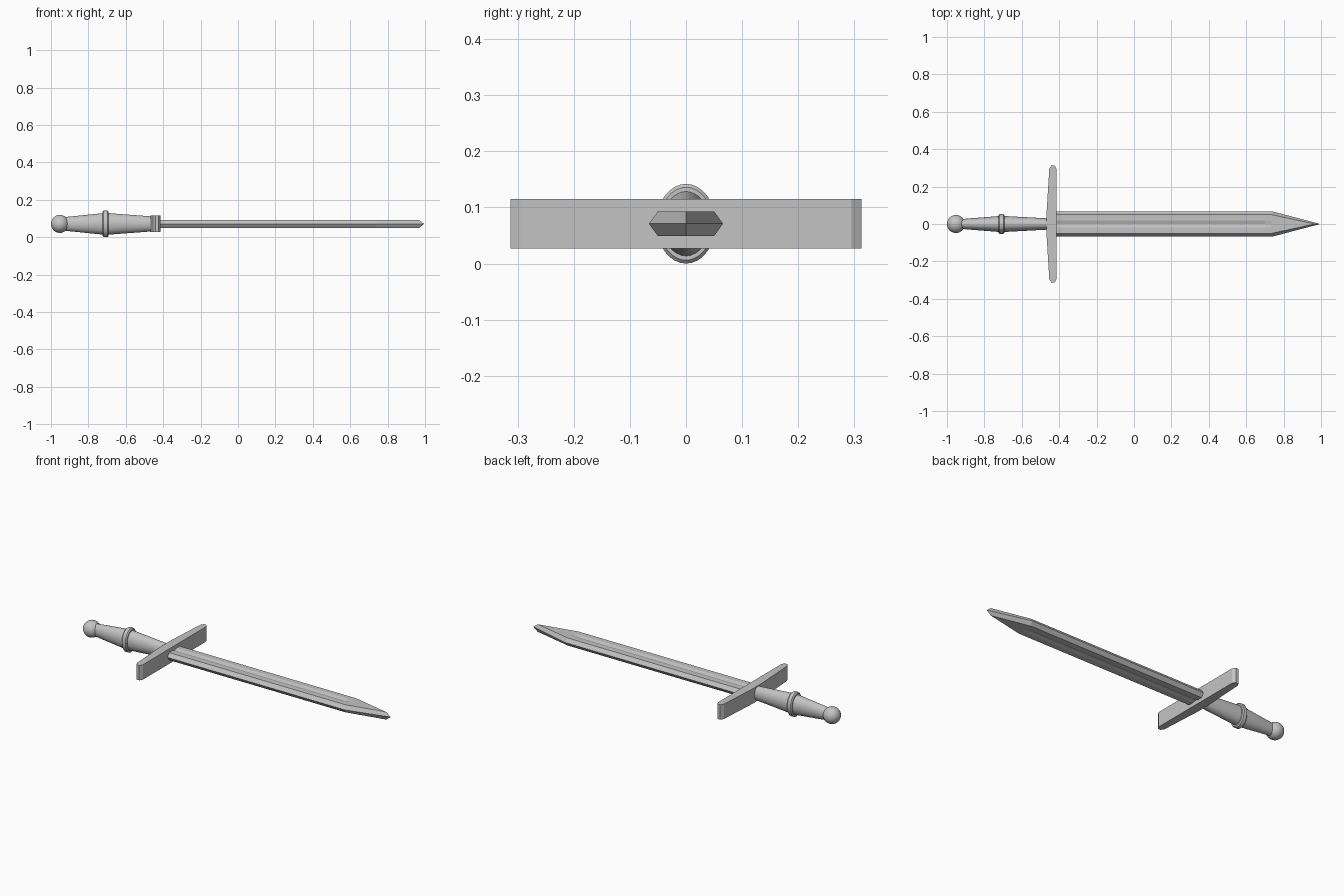
import bpy, bmesh, math

if "Cube" in bpy.data.objects:
    bpy.data.objects.remove(bpy.data.objects["Cube"])

ZC = 0.071  # height of the sword's axis

steel = bpy.data.materials.new("grey steel")
steel.diffuse_color = (0.55, 0.55, 0.55, 1)
steel.use_nodes = True
steel.node_tree.nodes["Principled BSDF"].inputs["Base Color"].default_value = steel.diffuse_color


def finish(name, bm, smooth=False):
    bmesh.ops.remove_doubles(bm, verts=bm.verts, dist=1e-5)
    bmesh.ops.recalc_face_normals(bm, faces=bm.faces)
    me = bpy.data.meshes.new(name)
    bm.to_mesh(me)
    bm.free()
    me.materials.append(steel)
    ob = bpy.data.objects.new(name, me)
    bpy.context.collection.objects.link(ob)
    if smooth:
        bpy.ops.object.select_all(action='DESELECT')
        ob.select_set(True)
        bpy.context.view_layer.objects.active = ob
        bpy.ops.object.shade_smooth_by_angle(angle=math.radians(35))
    return ob


def loft(name, rings, smooth=False):
    """Skin a list of closed rings of (x, y, z) points and cap both ends."""
    bm = bmesh.new()
    loops = [[bm.verts.new((x, y, z + ZC)) for x, y, z in r] for r in rings]
    n = len(rings[0])
    for a, b in zip(loops, loops[1:]):
        for i in range(n):
            j = (i + 1) % n
            bm.faces.new((a[i], a[j], b[j], b[i]))
    for end in (loops[0], loops[-1]):
        bm.faces.new(end)
    return finish(name, bm, smooth)


def oval(x, ry, rz, n=32):
    return [(x, ry * math.cos(2 * math.pi * i / n), rz * math.sin(2 * math.pi * i / n))
            for i in range(n)]


# Blade: bevelled slab with a shallow fuller on both faces, ending in a point
def section(x_edge, x_flat, width, groove, h=0.0222):
    half = [(0.066, 0), (0.05, h), (0.02, h), (0, h - groove), (-0.02, h), (-0.05, h)]
    pts = half + [(-y, -z) for y, z in half]
    return [(x_edge if z == 0 else x_flat, y * width, z) for y, z in pts]


loft("blade", [section(-0.43, -0.43, 1, 0.006),
               section(0.70, 0.70, 1, 0.006),
               section(0.745, 0.735, 1, 0),
               section(0.995, 0.967, 0, 0)])

# Crossguard: tapered bar with chamfered ends
side = [(-0.414, 0.295), (-0.425, 0.313), (-0.442, 0.313), (-0.453, 0.295), (-0.468, 0.05)]
outline = side + [(x, -y) for x, y in reversed(side)]
loft("crossguard", [[(x, y, z) for x, y in outline] for z in (-0.044, 0.044)])

# Grip: oval handle, thickest at the middle
loft("grip", [oval(-0.94, 0.025, 0.035), oval(-0.715, 0.043, 0.058),
              oval(-0.70, 0.043, 0.058), oval(-0.46, 0.030, 0.040)], True)

# Raised ring round the middle of the grip
loft("grip_ring", [oval(-0.724, 0.042, 0.057), oval(-0.724, 0.048, 0.065),
                   oval(-0.718, 0.053, 0.071), oval(-0.698, 0.053, 0.071),
                   oval(-0.692, 0.048, 0.065), oval(-0.692, 0.042, 0.057)], True)

# Pommel: round ball, poles along the sword's axis
R = 0.048
balls = [oval(-0.952 - R * math.cos(a), R * math.sin(a), R * math.sin(a))
         for a in [math.pi * (k + 0.02) / 16.04 for k in range(17)]]
loft("pommel", balls, True)
